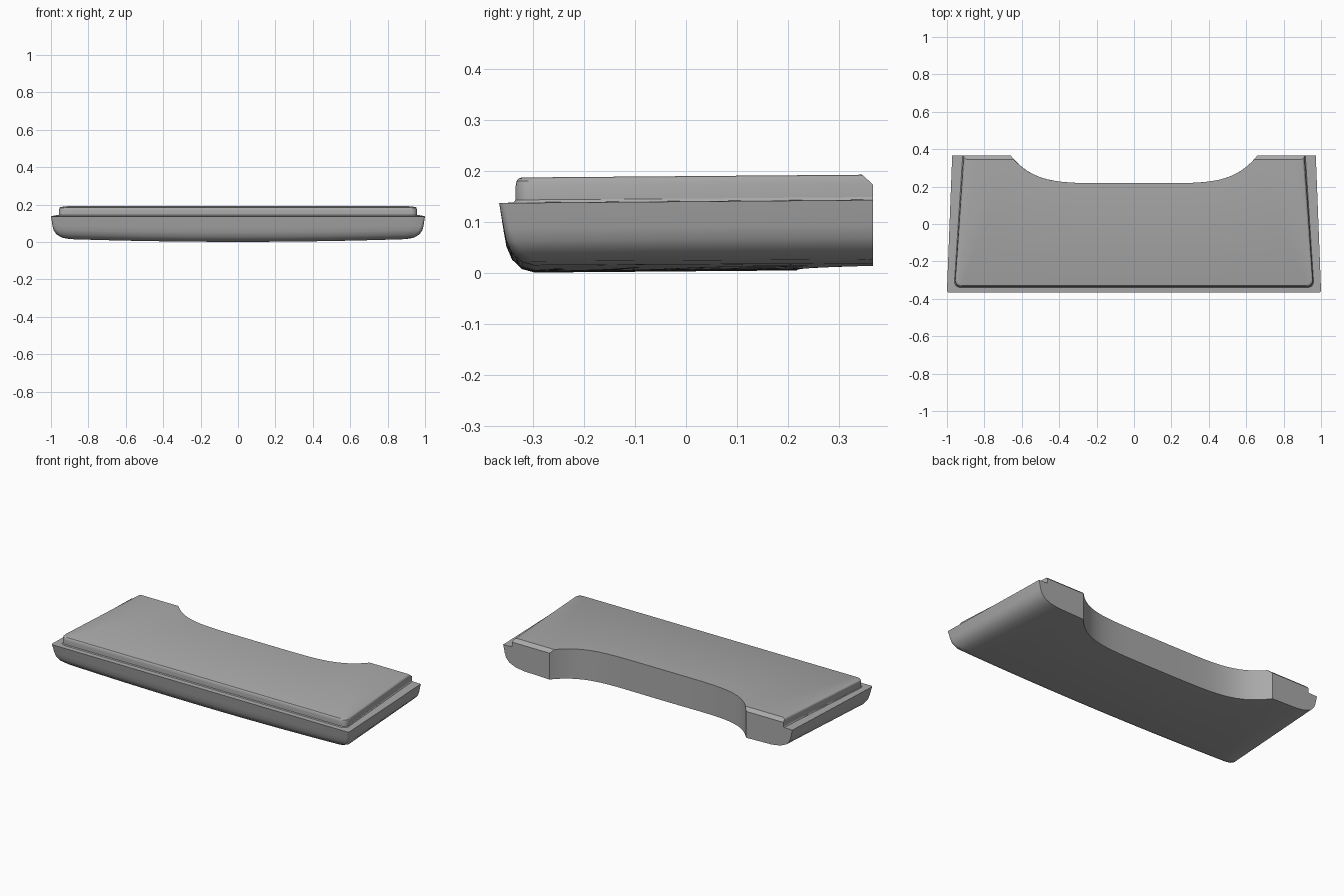
import bpy, bmesh, math

if "Cube" in bpy.data.objects:
    bpy.data.objects.remove(bpy.data.objects["Cube"])

FRONT, BACK = -0.367, 0.367
NOTCH_X, NOTCH_Y, NOTCH_POWER = 0.66, 0.218, 5.6
ARC, CURVE = 6, 18

# Levels from bottom to top: front inset, side inset, height, corner radius
LEVELS = [
    (0.070, 0.100, 0.000, 0.03), (0.045, 0.060, 0.007, 0.03),
    (0.025, 0.030, 0.026, 0.025), (0.014, 0.014, 0.052, 0.02),
    (0.009, 0.008, 0.080, 0.015), (0.000, 0.000, 0.137, 0.012),
    (0.028, 0.040, 0.138, 0.03), (0.032, 0.043, 0.143, 0.03),
    (0.032, 0.043, 0.168, 0.03), (0.034, 0.045, 0.180, 0.03),
    (0.038, 0.049, 0.185, 0.03), (0.044, 0.055, 0.187, 0.03),
]


def place(x, y, z):
    """Bow the underside and tilt the slab gently up to the back."""
    bow = 0.018 * x * x * max(0, 1 - z / 0.137)
    return (x, y, z + bow + 0.006 * (y - FRONT) / (BACK - FRONT))


def half_rows(front_inset, side_inset, z, r):
    """Front and back points from the +x corner to the middle."""
    yf, wf = FRONT + front_inset, 1 - side_inset
    wb = 0.972 - side_inset * 1.4
    back = BACK - 1.1 * max(0, z - 0.168)      # rear chamfer
    edge = NOTCH_X * ((back - NOTCH_Y) / (BACK - NOTCH_Y)) ** (1 / NOTCH_POWER)
    front_row, back_row = [], []
    for i in range(ARC):
        t = i / (ARC - 1)
        a = t * math.pi / 2
        front_row.append((wf - r + r * math.cos(a), yf + r - r * math.sin(a), z))
        back_row.append((wb + (edge - wb) * t, back, z))
    for i in range(1, CURVE + 1):
        x = edge * math.cos(math.pi / 2 * i / CURVE)
        y = NOTCH_Y + (BACK - NOTCH_Y) * (x / NOTCH_X) ** NOTCH_POWER
        front_row.append(((wf - r) * (1 - i / CURVE), yf, z))
        back_row.append((x, y, z))
    return front_row, back_row


def mirrored(row):
    return row + [(-x, y, z) for x, y, z in reversed(row[:-1])]


# Slab: stacked outlines joined into one shell
bm = bmesh.new()
rings = []
for level in LEVELS:
    front_row, back_row = (mirrored(row) for row in half_rows(*level))
    outline = front_row + back_row[::-1]
    rings.append([bm.verts.new(place(*p)) for p in outline])
count = len(rings[0])
for low, high in zip(rings, rings[1:]):
    for i in range(count):
        j = (i + 1) % count
        bm.faces.new((low[i], low[j], high[j], high[i]))

# Underside and top, in strips from front to back
for ring in (rings[0], rings[-1]):
    for i in range(count // 2 - 1):
        bm.faces.new((ring[i], ring[i + 1], ring[-2 - i], ring[-1 - i]))
bmesh.ops.recalc_face_normals(bm, faces=bm.faces)

mesh = bpy.data.meshes.new("stepped_slab")
bm.to_mesh(mesh)
bm.free()
slab = bpy.data.objects.new("stepped_slab", mesh)
bpy.context.collection.objects.link(slab)

# Plain grey finish
grey = bpy.data.materials.new("plain_grey")
grey.use_nodes = True
colour = (0.4, 0.4, 0.4, 1)
grey.diffuse_color = colour
grey.node_tree.nodes["Principled BSDF"].inputs["Base Color"].default_value = colour
mesh.materials.append(grey)

bpy.ops.object.select_all(action="DESELECT")
slab.select_set(True)
bpy.context.view_layer.objects.active = slab
bpy.ops.object.shade_smooth_by_angle(angle=math.radians(30))
